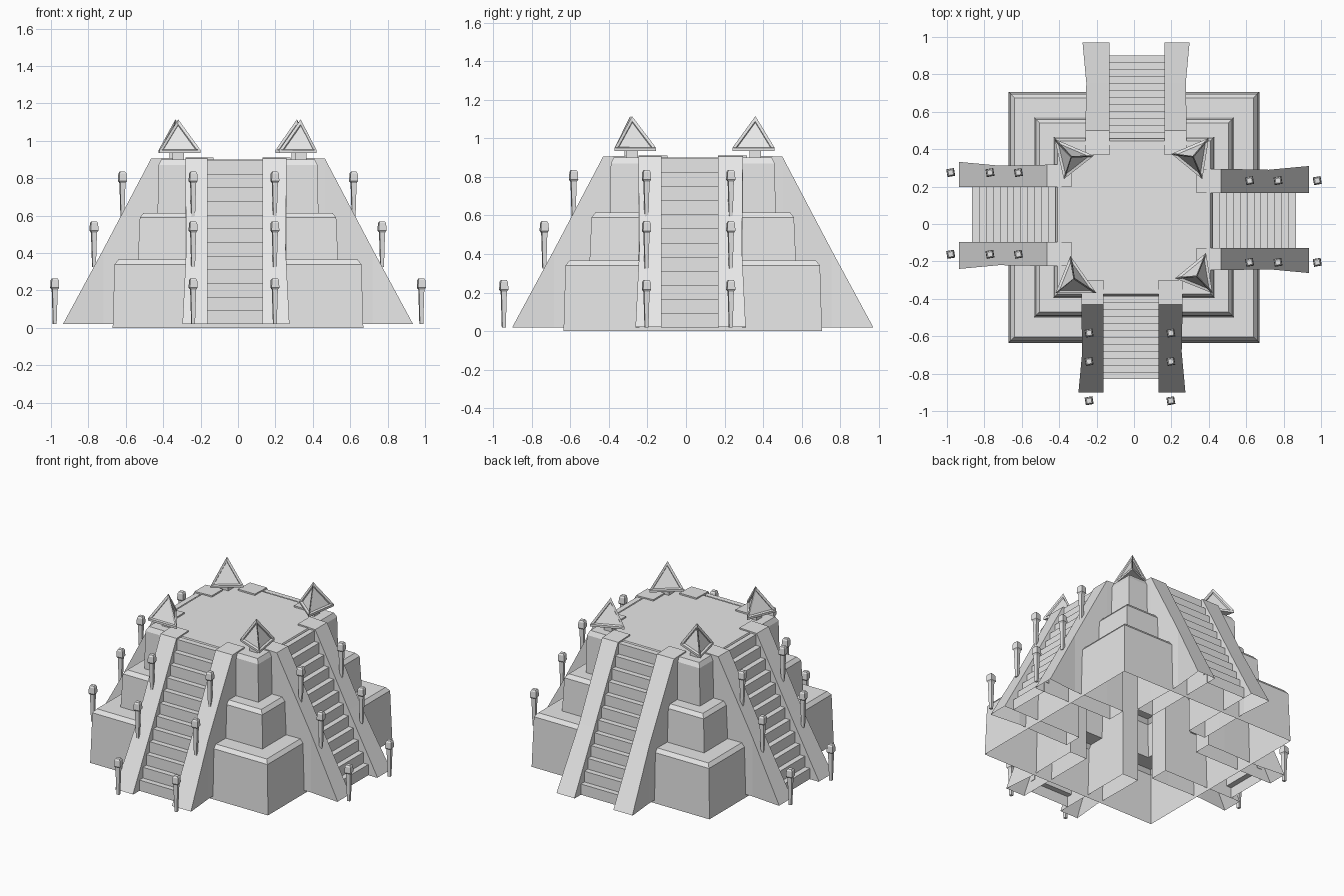
import bpy, bmesh, math
from mathutils import Matrix, Vector

cube = bpy.data.objects.get("Cube")
if cube:
    bpy.data.objects.remove(cube, do_unlink=True)

stone = bpy.data.materials.new("grey stone")
stone.use_nodes = True
GREY = (0.8, 0.8, 0.8, 1)
stone.diffuse_color = GREY
stone.node_tree.nodes["Principled BSDF"].inputs["Base Color"].default_value = GREY

CENTRE = Matrix.Translation((0, 0.035, 0))
SIDES = ["front", "right", "back", "left"]
FLOOR = 0.02


def finish(name, bm, matrix=CENTRE, fix=True):
    if fix:
        bmesh.ops.recalc_face_normals(bm, faces=bm.faces)
    mesh = bpy.data.meshes.new(name)
    bm.to_mesh(mesh)
    bm.free()
    mesh.materials.append(stone)
    obj = bpy.data.objects.new(name, mesh)
    bpy.context.collection.objects.link(obj)
    obj.matrix_world = matrix
    return obj


def loft(bm, rings, closed=True, cap_start=False, cap_end=False):
    """Join matching rings of points with quads."""
    rows = [[bm.verts.new(p) for p in ring] for ring in rings]
    n = len(rows[0])
    for a, b in zip(rows, rows[1:]):
        for i in range(n if closed else n - 1):
            j = (i + 1) % n
            bm.faces.new((a[i], a[j], b[j], b[i]))
    if cap_start:
        bm.faces.new(rows[0][::-1])
    if cap_end:
        bm.faces.new(rows[-1])


def square(r, z):
    return [(-r, -r, z), (r, -r, z), (r, r, z), (-r, r, z)]


# Hollow stepped body: three tiers with worn top edges, open below
body = bmesh.new()
profile = [(0.67, 0.0), (0.66, 0.34), (0.64, 0.365),
           (0.535, 0.365), (0.525, 0.59), (0.505, 0.615),
           (0.43, 0.615), (0.425, 0.87), (0.41, 0.9)]
loft(body, [square(r, z) for r, z in profile], cap_end=True)
finish("stepped_body", body)


def stair_flight(name, matrix):
    bm = bmesh.new()
    steps, y, z = 12, -0.865, FLOOR
    rise, run = 0.073, 0.037
    points = [(y, z)]
    for _ in range(steps):
        z += rise
        points.append((y, z))
        y += run
        points.append((y, z))
    loft(bm, [[(-0.165, py, pz), (0.135, py, pz)] for py, pz in points], closed=False)
    finish(name, bm, matrix, fix=False)


def stair_rail(name, outer, inner, matrix):
    """Sloping side wall: y, height and flare of each cross-section."""
    bm = bmesh.new()
    out = math.copysign(1, outer)
    rings = []
    for y, z, flare in [(-0.935, FLOOR + 0.002, 0.02), (-0.72, 0.42, 0.0),
                        (-0.465, 0.905, 0.005), (-0.335, 0.91, 0.005)]:
        xo = outer + out * flare
        rings.append([(xo, y, FLOOR), (xo, y, z), (inner, y, z), (inner, y, FLOOR)])
    loft(bm, rings, closed=False, cap_end=True)
    finish(name, bm, matrix)


def torch(name, x, y, z, matrix):
    bm = bmesh.new()
    rings = [square(r, h) for r, h in
             [(0.009, 0), (0.014, 0.185), (0.021, 0.195), (0.019, 0.235), (0.013, 0.245)]]
    loft(bm, rings, cap_start=True, cap_end=True)
    finish(name, bm, matrix @ Matrix.Translation((x, y, z)) @ Matrix.Rotation(0.17, 4, "Z"))


# Stairs, rails and torches repeat around the body
for k, side in enumerate(SIDES):
    turn = CENTRE @ Matrix.Rotation(k * math.pi / 2, 4, "Z")
    stair_flight(side + "_stairs", turn)
    stair_rail(side + "_rail_a", -0.277, -0.162, turn)
    stair_rail(side + "_rail_b", 0.255, 0.132, turn)
    if side != "back":
        for x in (-0.24, 0.197):
            for y, z in [(-0.98, FLOOR), (-0.77, 0.325), (-0.618, 0.59)]:
                torch(side + "_torch", x, y, z, turn)


def corner_ornament(name, base, apex):
    """Three-sided framed pyramid on a short stem."""
    bm = bmesh.new()
    low = [bm.verts.new((x, y, 0.935)) for x, y in base]
    rim = [bm.verts.new((x, y, 0.95)) for x, y in base]
    top = bm.verts.new((*apex, 1.115))
    bm.faces.new(low)
    slopes = []
    for i in range(3):
        j = (i + 1) % 3
        bm.faces.new((low[i], low[j], rim[j], rim[i]))
        slopes.append(bm.faces.new((rim[i], rim[j], top)))
    bmesh.ops.recalc_face_normals(bm, faces=bm.faces)
    bmesh.ops.inset_individual(bm, faces=slopes, thickness=0.018, depth=-0.012)
    finish(name, bm, Matrix.Identity(4), fix=False)

    stem = bmesh.new()
    loft(stem, [square(0.03, 0.89), square(0.03, 0.937)], cap_start=True, cap_end=True)
    finish(name + "_stem", stem, Matrix.Translation((*apex, 0)))


corner_ornament("back_right_ornament",
                [(-0.425, 0.455), (-0.375, 0.24), (-0.215, 0.365)], (-0.335, 0.36))
corner_ornament("back_left_ornament",
                [(0.4, 0.46), (0.2, 0.375), (0.365, 0.24)], (0.315, 0.36))
corner_ornament("front_right_ornament",
                [(-0.34, -0.17), (-0.42, -0.37), (-0.2, -0.37)], (-0.32, -0.29))
corner_ornament("front_left_ornament",
                [(0.385, -0.155), (0.22, -0.29), (0.42, -0.37)], (0.335, -0.28))
